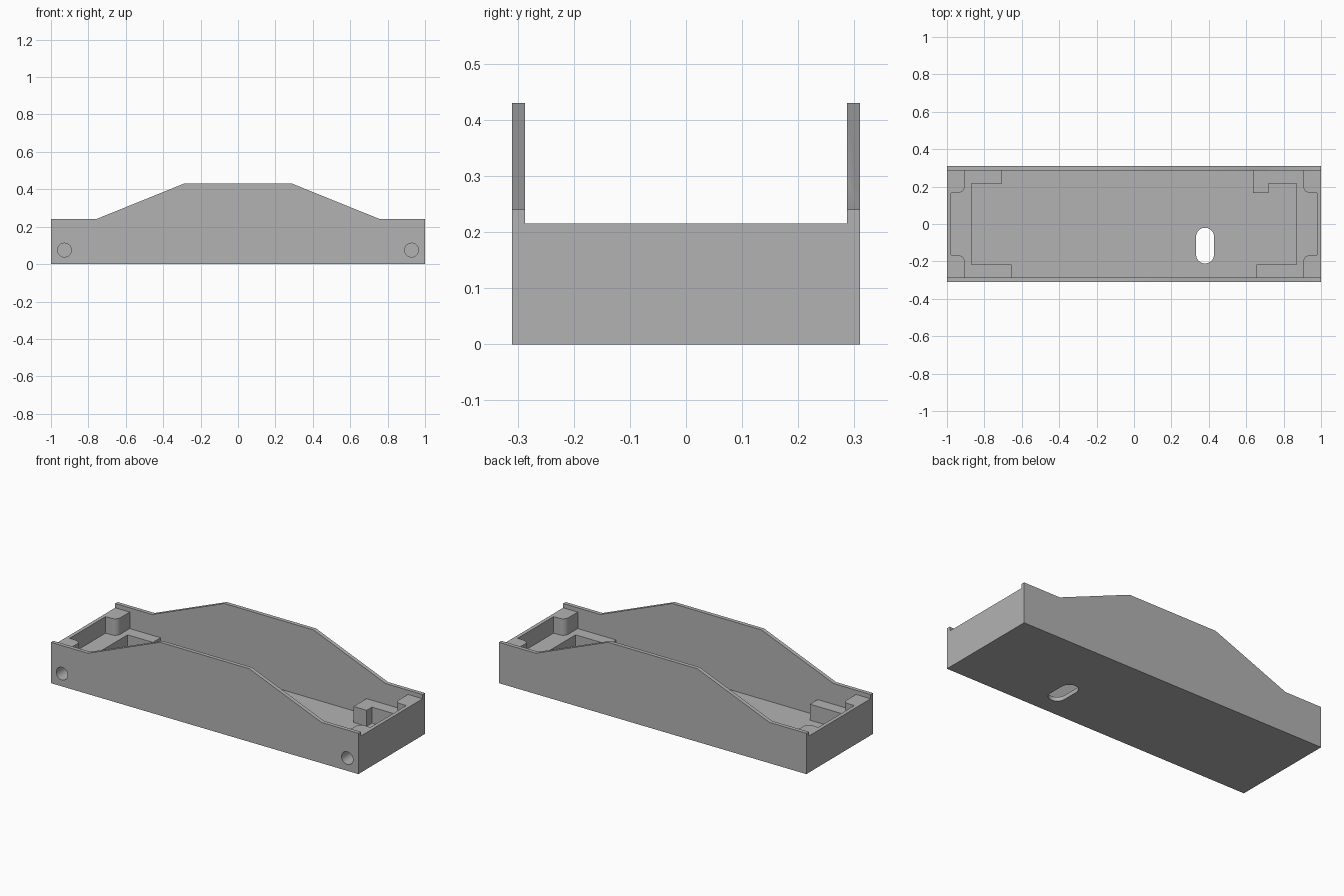
import bpy, bmesh, math
from mathutils import Vector

cube = bpy.data.objects.get("Cube")
if cube:
    bpy.data.objects.remove(cube, do_unlink=True)

WALL_Y = 0.287      # inner face of the side walls
HALF_Y = 0.31
POST_Y, LEDGE_Y = 0.167, 0.216
FLOOR_Z, LEDGE_Z, END_Z, CLEAR_Z = 0.024, 0.118, 0.215, 0.6


def prism(name, points, start, end, axis="z"):
    """Extrude a 2D outline along z, or an x-z outline along y."""
    place = (lambda a, b, t: (a, b, t)) if axis == "z" else (lambda a, b, t: (a, t, b))
    bm = bmesh.new()
    face = bm.faces.new([bm.verts.new(place(a, b, start)) for a, b in points])
    grown = bmesh.ops.extrude_face_region(bm, geom=[face])["geom"]
    moved = [v for v in grown if isinstance(v, bmesh.types.BMVert)]
    bmesh.ops.translate(bm, verts=moved, vec=Vector(place(0, 0, end - start)))
    bmesh.ops.recalc_face_normals(bm, faces=bm.faces)
    mesh = bpy.data.meshes.new(name)
    bm.to_mesh(mesh)
    bm.free()
    obj = bpy.data.objects.new(name, mesh)
    bpy.context.collection.objects.link(obj)
    return obj


def arc(cx, cy, r, first, last, steps=10):
    angles = [math.radians(first + (last - first) * i / steps) for i in range(steps + 1)]
    return [(cx + r * math.cos(a), cy + r * math.sin(a)) for a in angles]


def carve(body, cutter):
    cutter.hide_render = True
    mod = body.modifiers.new("carve", "BOOLEAN")
    mod.operation, mod.solver, mod.object = "DIFFERENCE", "EXACT", cutter
    bpy.ops.object.modifier_apply(modifier=mod.name)
    bpy.data.objects.remove(cutter, do_unlink=True)


# Solid body with the raised side profile
right_half = [(1, 0), (1, 0.24), (0.76, 0.24), (0.29, 0.43)]
profile = right_half + [(-x, z) for x, z in reversed(right_half)]
body = prism("tray_body", profile, -HALF_Y, HALF_Y, "y")
bpy.context.view_layer.objects.active = body
body.select_set(True)

# Channel that lowers the end walls between the side walls
channel = [(-1.2, -WALL_Y), (1.2, -WALL_Y), (1.2, WALL_Y), (-1.2, WALL_Y)]
carve(body, prism("channel_cutter", channel, END_Z, CLEAR_Z))

# Upper pocket, leaving a rounded post in each corner
r = 0.035
quarter = [(0.978, POST_Y)] + arc(0.905 + r, POST_Y + r, r, 270, 180) + [(0.905, WALL_Y)]
upper = quarter + [(-x, y) for x, y in reversed(quarter)]
upper += [(-x, -y) for x, y in quarter] + [(x, -y) for x, y in reversed(quarter)]
carve(body, prism("upper_pocket_cutter", upper, LEDGE_Z, CLEAR_Z))

# Lower pocket, leaving the stepped ledges at both ends
lower = [(-0.87, -LEDGE_Y), (-0.655, -LEDGE_Y), (-0.655, -WALL_Y),
         (0.655, -WALL_Y), (0.655, -LEDGE_Y), (0.87, -LEDGE_Y),
         (0.87, LEDGE_Y), (0.72, LEDGE_Y), (0.72, POST_Y), (0.635, POST_Y),
         (0.635, WALL_Y), (-0.705, WALL_Y), (-0.705, LEDGE_Y), (-0.87, LEDGE_Y)]
carve(body, prism("lower_pocket_cutter", lower, FLOOR_Z, CLEAR_Z))

# Rounded slot through the floor
slot = arc(0.38, -0.068, 0.048, 0, 180, 16) + arc(0.38, -0.163, 0.048, 180, 360, 16)
carve(body, prism("slot_cutter", slot, -0.1, 0.1))

# Blind round holes in the front wall
for x in (-0.928, 0.928):
    hole = arc(x, 0.075, 0.037, 0, 360, 32)[:-1]
    carve(body, prism("hole_cutter", hole, -HALF_Y - 0.1, -HALF_Y + 0.1, "y"))

# Plain grey material
grey = bpy.data.materials.new("plain_grey")
grey.use_nodes = True
colour = (0.45, 0.45, 0.45, 1)
grey.diffuse_color = colour
grey.node_tree.nodes["Principled BSDF"].inputs["Base Color"].default_value = colour
body.data.materials.clear()
body.data.materials.append(grey)

bpy.ops.object.shade_smooth_by_angle(angle=math.radians(30))
